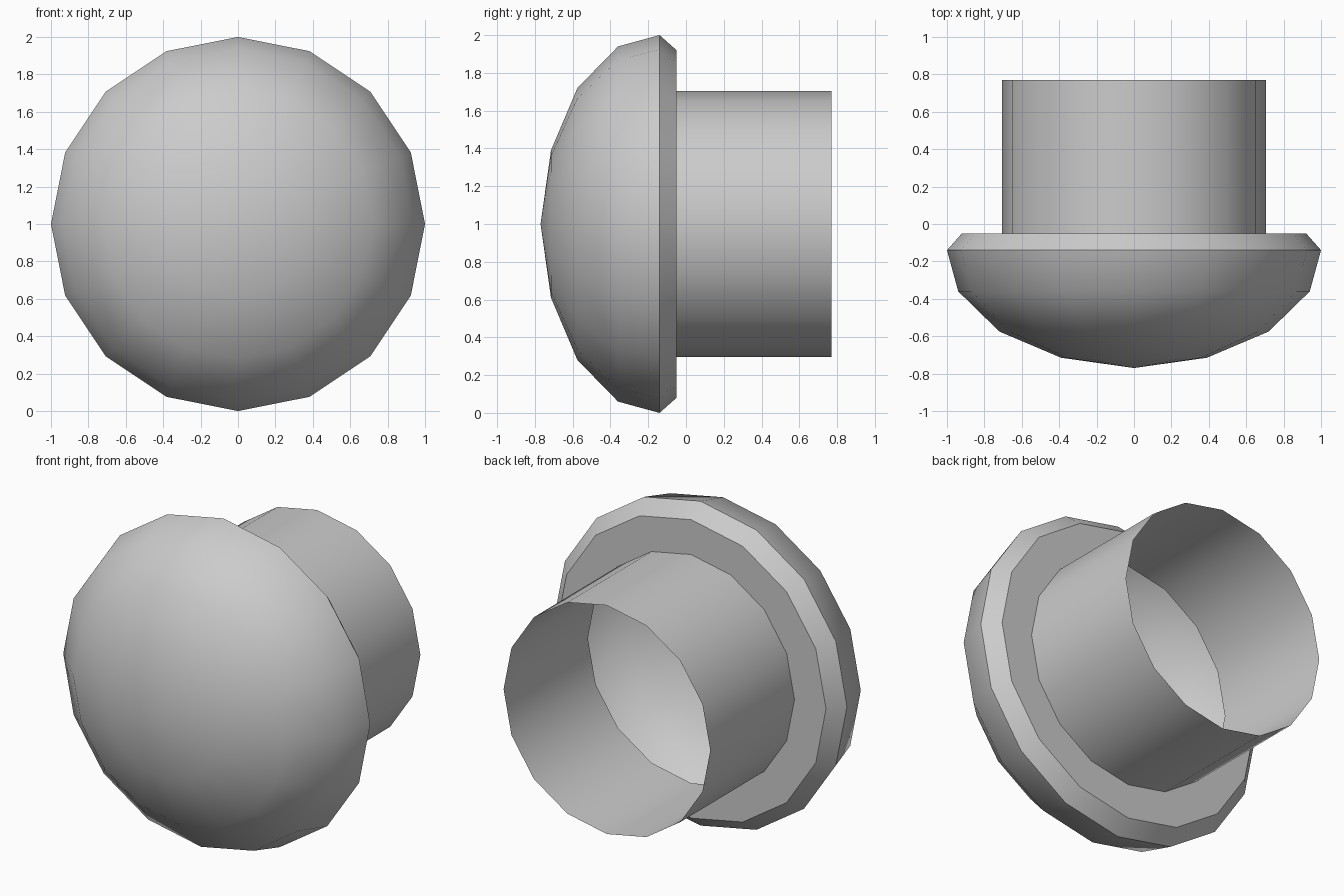
import bpy, bmesh, math
from mathutils import Vector

SIDES = 16

# Remove the default cube only
cube = bpy.data.objects.get("Cube")
if cube:
    bpy.data.objects.remove(cube, do_unlink=True)

# Single grey material
grey = bpy.data.materials.new("plain grey")
grey.use_nodes = True
colour = (0.6, 0.6, 0.6, 1.0)
grey.diffuse_color = colour
grey.node_tree.nodes["Principled BSDF"].inputs["Base Color"].default_value = colour


def lathe(name, profile):
    """Revolve (radius, y) points about the y axis at mid height."""
    bm = bmesh.new()
    centre = Vector((0, 0, 1))
    verts = [bm.verts.new(centre + Vector((r, y, 0))) for r, y in profile]
    edges = [bm.edges.new(pair) for pair in zip(verts, verts[1:])]
    bmesh.ops.spin(bm, geom=verts + edges, cent=centre, axis=(0, 1, 0),
                   angle=math.tau, steps=SIDES)
    bmesh.ops.remove_doubles(bm, verts=bm.verts, dist=0.001)
    bmesh.ops.recalc_face_normals(bm, faces=bm.faces)
    # Open shell: make the foremost faces point to the front
    front = min(bm.faces, key=lambda f: f.calc_center_median().y)
    if front.normal.y > 0:
        bmesh.ops.reverse_faces(bm, faces=bm.faces)
    mesh = bpy.data.meshes.new(name)
    bm.to_mesh(mesh)
    bm.free()
    mesh.materials.append(grey)
    obj = bpy.data.objects.new(name, mesh)
    bpy.context.collection.objects.link(obj)
    bpy.ops.object.select_all(action="DESELECT")
    obj.select_set(True)
    bpy.context.view_layer.objects.active = obj
    bpy.ops.object.shade_smooth_by_angle(angle=math.radians(40))
    return obj


# Domed cap, bevelled rim, flat shoulder and hollow open stem in one shell
lathe("domed_knob", [
    (0, -0.77), (0.39, -0.715), (0.72, -0.575), (0.94, -0.36),
    (1.0, -0.14), (0.92, -0.05), (0.705, -0.05), (0.705, 0.77),
])
